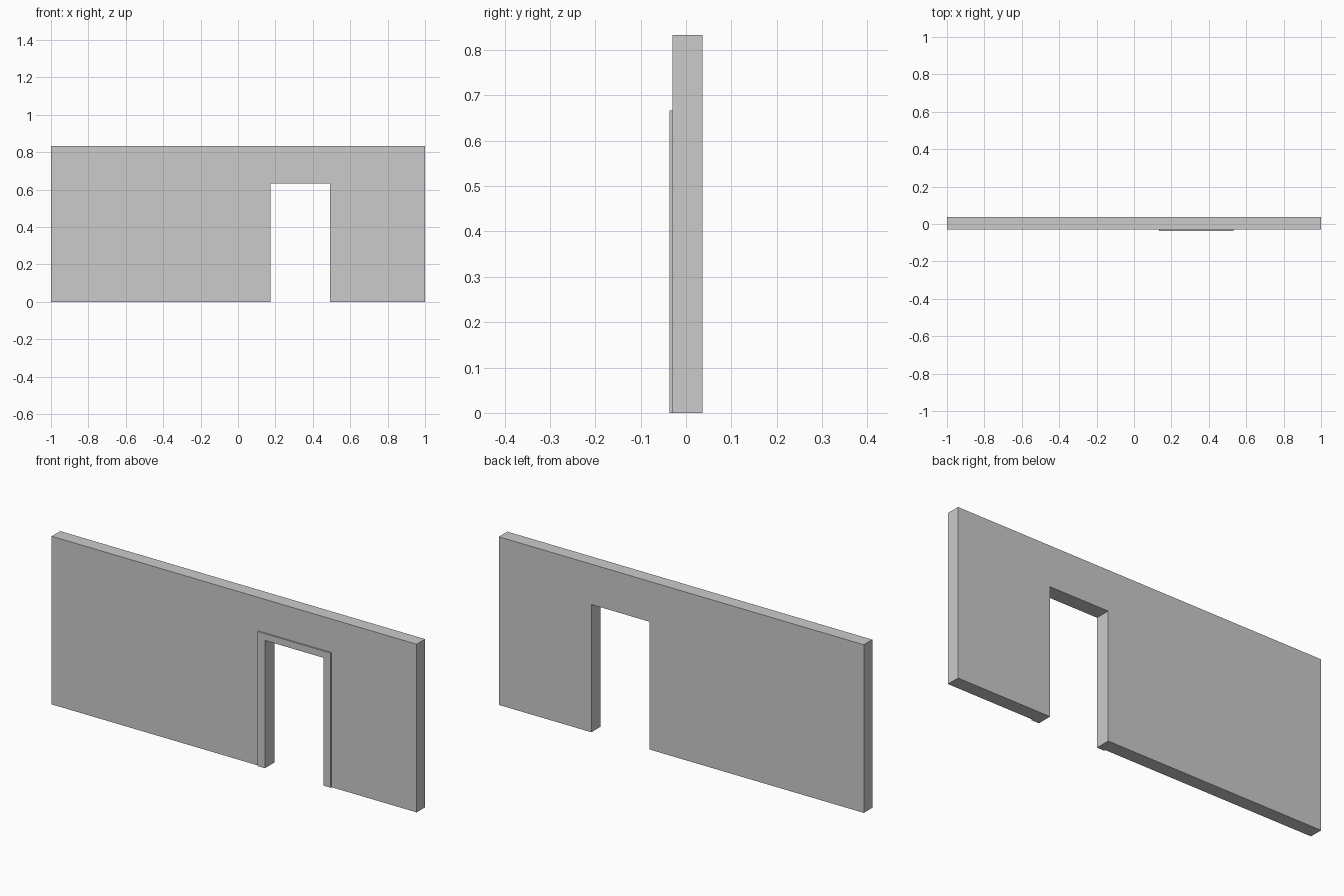
import bpy, bmesh
from mathutils import Vector

if "Cube" in bpy.data.objects:
    bpy.data.objects.remove(bpy.data.objects["Cube"])

DOOR_L, DOOR_R, DOOR_TOP = 0.173, 0.493, 0.633   # doorway opening
WALL_FRONT, WALL_BACK = -0.03, 0.0367
TRIM_FRONT = -0.0367


def arch_panel(name, left, right, top, front, back):
    """Upright panel with the doorway notched out of its lower edge."""
    profile = [(left, 0), (DOOR_L, 0), (DOOR_L, DOOR_TOP), (DOOR_R, DOOR_TOP),
               (DOOR_R, 0), (right, 0), (right, top), (left, top)]
    bm = bmesh.new()
    face = bm.faces.new([bm.verts.new((x, front, z)) for x, z in profile])
    ext = bmesh.ops.extrude_face_region(bm, geom=[face], use_keep_orig=True)
    verts = [g for g in ext["geom"] if isinstance(g, bmesh.types.BMVert)]
    bmesh.ops.translate(bm, verts=verts, vec=Vector((0, back - front, 0)))
    bmesh.ops.recalc_face_normals(bm, faces=bm.faces)
    mesh = bpy.data.meshes.new(name)
    bm.to_mesh(mesh)
    bm.free()
    obj = bpy.data.objects.new(name, mesh)
    bpy.context.collection.objects.link(obj)
    return obj


# Wall slab with doorway
arch_panel("wall", -1, 1, 0.833, WALL_FRONT, WALL_BACK)
# Thin raised casing around the doorway, front side only
arch_panel("door_trim", DOOR_L - 0.04, DOOR_R + 0.04, 0.667, TRIM_FRONT, WALL_FRONT)
